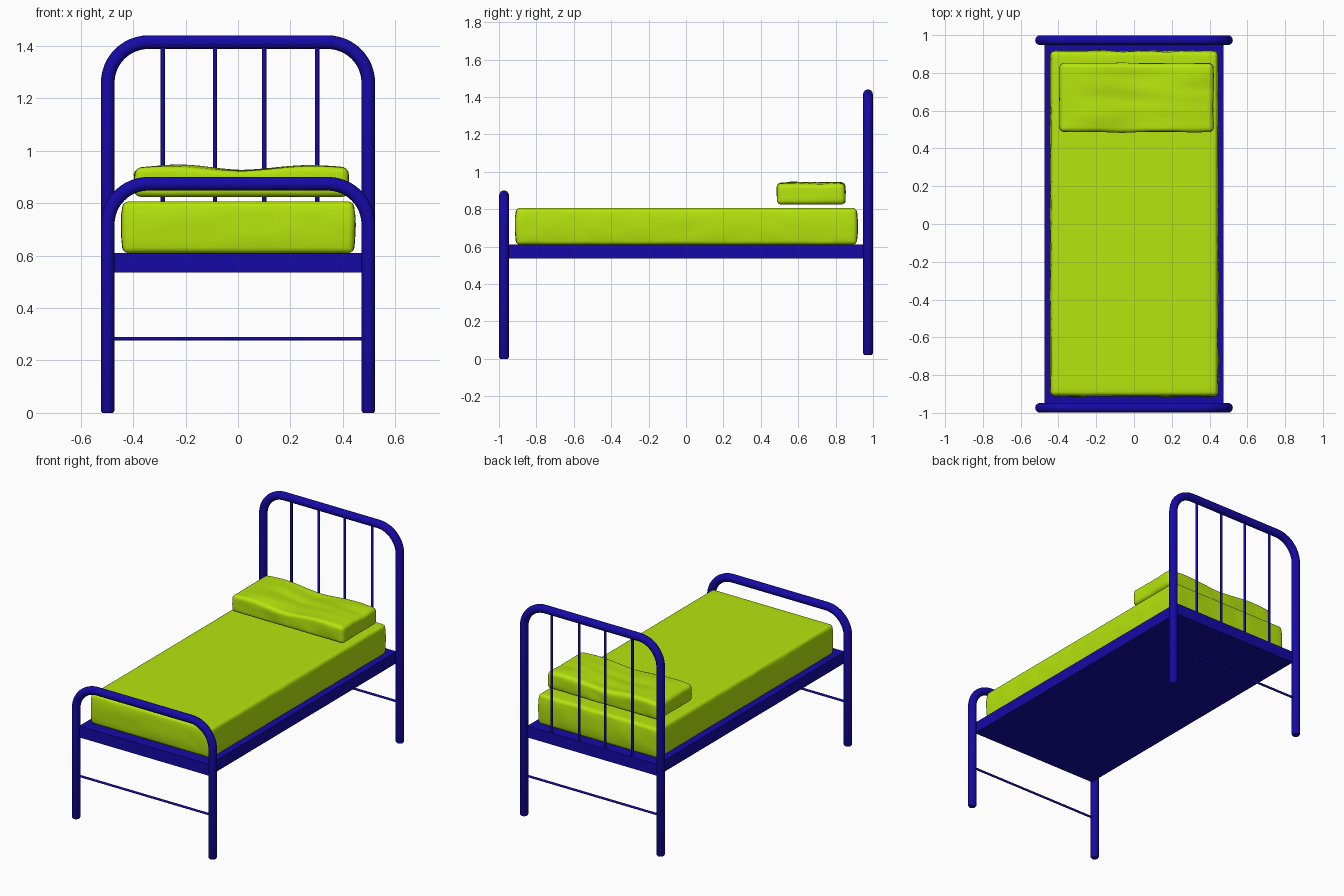
import bpy, bmesh, math
from mathutils import Vector, noise

if "Cube" in bpy.data.objects:
    bpy.data.objects.remove(bpy.data.objects["Cube"])


def material(name, rgb):
    m = bpy.data.materials.new(name)
    m.diffuse_color = (*rgb, 1)
    m.use_nodes = True
    m.node_tree.nodes["Principled BSDF"].inputs["Base Color"].default_value = m.diffuse_color
    return m


BLUE = material("blue_paint", (0.008, 0.003, 0.38))
LIME = material("lime_fabric", (0.47, 0.78, 0.004))


def finish(ob, mat, angle=40):
    ob.data.materials.clear()
    ob.data.materials.append(mat)
    bpy.ops.object.select_all(action='DESELECT')
    ob.select_set(True)
    bpy.context.view_layer.objects.active = ob
    bpy.ops.object.shade_smooth_by_angle(angle=math.radians(angle))
    return ob


def tube(name, points, radius, res=4, end_scale=1.0):
    """Round tube along points; end_scale below 1 softens the tips."""
    cu = bpy.data.curves.new(name, 'CURVE')
    cu.dimensions = '3D'
    cu.bevel_depth = radius
    cu.bevel_resolution = res
    cu.use_fill_caps = True
    sp = cu.splines.new('POLY')
    sp.points.add(len(points) - 1)
    for i, (p, q) in enumerate(zip(sp.points, points)):
        p.co = (*q, 1)
        p.radius = end_scale if i in (0, len(points) - 1) else 1.0
    ob = bpy.data.objects.new(name, cu)
    bpy.context.collection.objects.link(ob)
    bpy.ops.object.select_all(action='DESELECT')
    ob.select_set(True)
    bpy.context.view_layer.objects.active = ob
    bpy.ops.object.convert(target='MESH')
    return finish(bpy.context.object, BLUE)


def hoop(name, y, bottom, top, half=0.497, bend=0.155, r=0.026):
    """Bent-tube end frame: two legs joined by a rounded top rail."""
    right = [(half, y, bottom), (half, y, bottom + 0.008)]
    for i in range(13):
        a = math.pi / 2 * i / 12
        right.append((half - bend + bend * math.cos(a), y,
                      top - r - bend + bend * math.sin(a)))
    left = [(-x, py, z) for x, py, z in reversed(right)]
    return tube(name, right + left, r, 6, 0.8)


def soft_box(name, lo, hi, bevel, step, deform):
    """Rounded box cut into a fine grid, then shaped like stuffed fabric."""
    lo, hi = Vector(lo), Vector(hi)
    size, mid = hi - lo, (lo + hi) / 2
    bm = bmesh.new()
    bmesh.ops.create_cube(bm, size=1)
    for v in bm.verts:
        v.co = Vector(a * b for a, b in zip(v.co, size)) + mid
    bmesh.ops.bevel(bm, geom=bm.edges[:], offset=bevel, segments=4,
                    profile=0.5, affect='EDGES')
    for axis in range(3):
        inner = size[axis] - 2 * bevel
        n = max(2, round(inner / step))
        no = Vector((0, 0, 0))
        no[axis] = 1
        for i in range(1, n):
            co = Vector((0, 0, 0))
            co[axis] = lo[axis] + bevel + inner * i / n
            bmesh.ops.bisect_plane(bm, geom=bm.verts[:] + bm.edges[:] + bm.faces[:],
                                   plane_co=co, plane_no=no)
    bm.normal_update()
    moves = [deform(v.co, v.normal, (v.co.z - lo.z) / size.z) for v in bm.verts]
    for v, d in zip(bm.verts, moves):
        v.co += d
    me = bpy.data.meshes.new(name)
    bm.to_mesh(me)
    bm.free()
    ob = bpy.data.objects.new(name, me)
    bpy.context.collection.objects.link(ob)
    return finish(ob, LIME, 60)


# Bent-tube head and foot ends
hoop("headboard_hoop", 0.973, 0.02, 1.44)
hoop("footboard_hoop", -0.973, 0.0, 0.90)

# Thin headboard spindles
for i, x in enumerate((-0.287, -0.088, 0.1, 0.302)):
    tube(f"headboard_spindle_{i + 1}", [(x, 0.965, 0.60), (x, 0.965, 1.414)], 0.008)

# Low cross bars between the legs
for name, y in (("head_cross_bar", 0.973), ("foot_cross_bar", -0.973)):
    tube(name, [(-0.48, y, 0.283), (0.48, y, 0.283)], 0.007)

# Solid bed base
bpy.ops.mesh.primitive_cube_add(size=1, location=(0, 0, 0.573))
base = bpy.context.object
base.name = "bed_base"
base.scale = (0.948, 1.946, 0.075)
bpy.ops.object.transform_apply(location=False, rotation=False, scale=True)
finish(base, BLUE, 30)


# Mattress: flat top, puckered sides
def mattress_shape(co, no, t):
    side = 1 - abs(no.z)
    n = noise.noise(Vector((co.x * 9, co.y * 9, co.z * 14)))
    out = Vector((no.x, no.y, 0))
    return out * side * (0.004 * n + 0.008 * (4 * t * (1 - t) - 0.5))


soft_box("mattress", (-0.441, -0.91, 0.61), (0.443, 0.914, 0.806), 0.022, 0.03,
         mattress_shape)


# Pillow: two raised ends, sagging middle and long creases
def pillow_shape(co, no, t):
    x = co.x - 0.014
    wave = 0.010 * math.cos((abs(x) - 0.26) * 11) - 0.012
    crease = noise.noise(Vector((co.x * 3, co.y * 16, 2.0)))
    pucker = noise.noise(Vector((co.x * 8, co.y * 8, co.z * 18)))
    return (Vector((0, 0, t * (wave + 0.006 * crease)))
            + Vector((no.x, no.y, 0)) * 0.005 * pucker)


soft_box("pillow", (-0.395, 0.487, 0.824), (0.422, 0.852, 0.946), 0.026, 0.02,
         pillow_shape)
